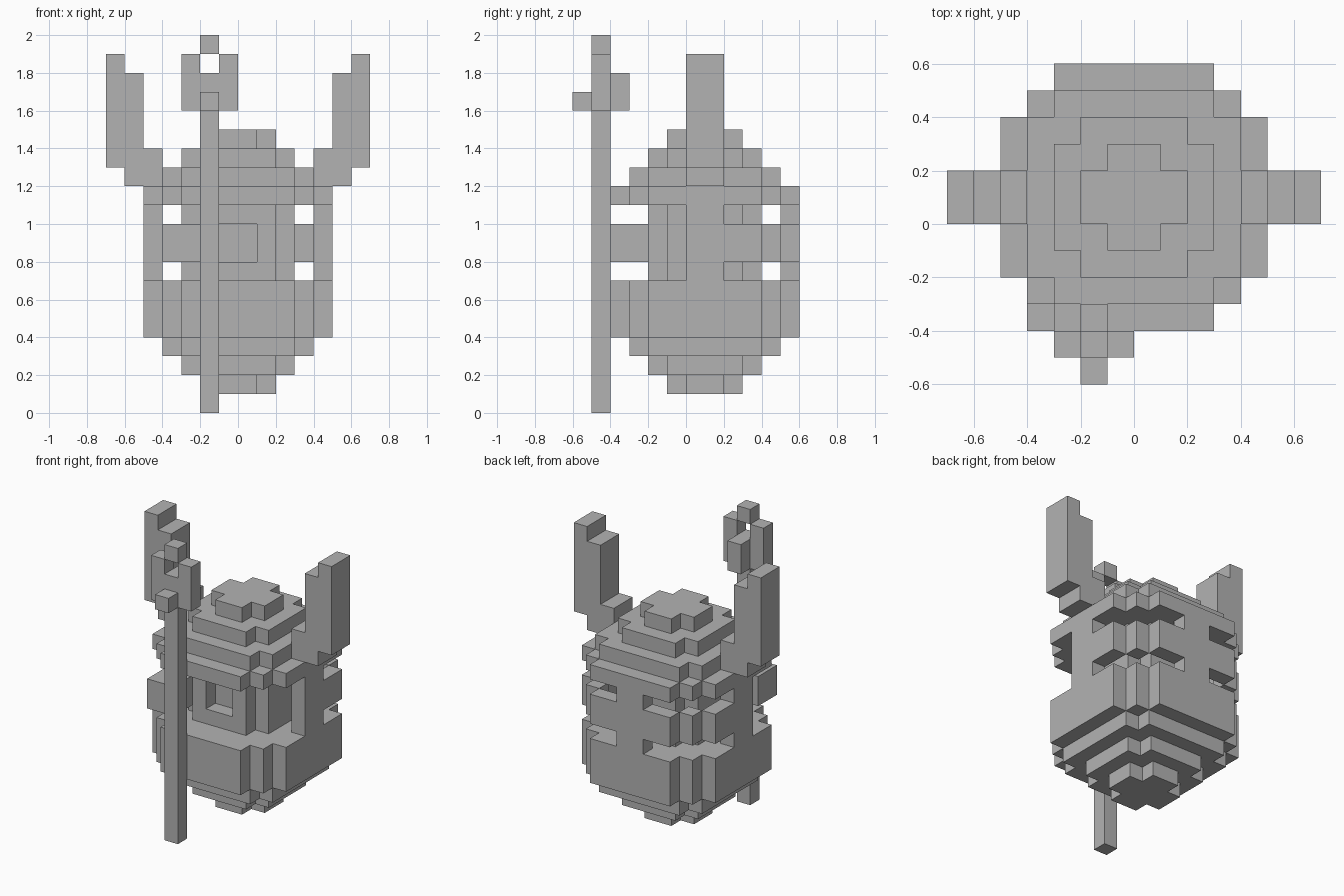
import bpy, bmesh
from mathutils import Vector

cube = bpy.data.objects.get("Cube")
if cube:
    bpy.data.objects.remove(cube, do_unlink=True)

U = 0.1  # edge of one block

grey = bpy.data.materials.new("stone grey")
grey.use_nodes = True
GREY = (0.45, 0.45, 0.45, 1)
grey.diffuse_color = GREY
bsdf = next(n for n in grey.node_tree.nodes if n.type == 'BSDF_PRINCIPLED')
bsdf.inputs["Base Color"].default_value = GREY


def block(x0, x1, y0, y1, z0, z1):
    """Set of unit cells filling a box, in block units."""
    return {(x, y, z) for x in range(x0, x1) for y in range(y0, y1) for z in range(z0, z1)}


def mirrored(cells):
    return cells | {(-x - 1, y, z) for x, y, z in cells}


def disc(steps, z0, z1):
    """Stepped round slab; steps are (half width, half depth) about y = 1."""
    cells = set()
    for w, d in steps:
        cells |= block(-w, w, 1 - d, 1 + d, z0, z1)
    return cells


def build(name, cells):
    """Skin the cells with their exposed faces and merge the flat areas."""
    bm = bmesh.new()
    for c in cells:
        for axis in range(3):
            for side in (0, 1):
                near = list(c)
                near[axis] += 2 * side - 1
                if tuple(near) in cells:
                    continue
                a, b = (axis + 1) % 3, (axis + 2) % 3
                verts = []
                for i, j in ((0, 0), (1, 0), (1, 1), (0, 1)):
                    p = Vector(c)
                    p[axis] += side
                    p[a] += i
                    p[b] += j
                    verts.append(bm.verts.new(p * U))
                bm.faces.new(verts if side else verts[::-1])
    bmesh.ops.remove_doubles(bm, verts=bm.verts, dist=U / 100)
    bmesh.ops.dissolve_limit(bm, angle_limit=0.01, verts=bm.verts, edges=bm.edges)
    mesh = bpy.data.meshes.new(name)
    bm.to_mesh(mesh)
    bm.free()
    mesh.materials.append(grey)
    obj = bpy.data.objects.new(name, mesh)
    bpy.context.collection.objects.link(obj)


# Stepped rounds, smallest to widest
tip = ((2, 1), (1, 2))
small = ((3, 2), (2, 3))
medium = ((4, 3), (3, 4))
wide = ((5, 3), (4, 4), (3, 5))

# Body: lower bowl, inner core, upper dome
body = disc(wide, 4, 7) | disc(small, 7, 11) | disc(wide, 11, 12)
for steps, low, high in ((medium, 3, 12), (small, 2, 13), (tip, 1, 14)):
    body |= disc(steps, low, low + 1) | disc(steps, high, high + 1)

# Recessed square eye
body -= block(-1, 1, -2, -1, 8, 10)

# Thin outer wall around the sides and back, notched above and below its band
body |= mirrored(block(4, 5, 0, 2, 7, 11) | block(0, 1, 5, 6, 7, 11))
body |= mirrored(block(4, 5, 0, 4, 8, 10) | block(3, 4, 4, 5, 8, 10) | block(0, 3, 5, 6, 8, 10))
build("body", body)

# Horns
horn = block(4, 5, 0, 2, 12, 14) | block(5, 6, 0, 2, 12, 18) | block(6, 7, 0, 2, 13, 19)
build("left_horn", horn)
build("right_horn", mirrored(horn) - horn)

# Hand beside the staff
build("right_hand", block(-4, -2, -4, -2, 8, 10))

# Staff with a pronged ring head
build("staff", block(-2, -1, -5, -4, 0, 16))
head = block(-3, 0, -5, -4, 16, 19) - block(-2, -1, -5, -4, 18, 19)
head |= block(-2, -1, -5, -4, 19, 20)
head |= block(-2, -1, -6, -5, 16, 17) | block(-2, -1, -4, -3, 16, 18)
build("staff_head", head)
